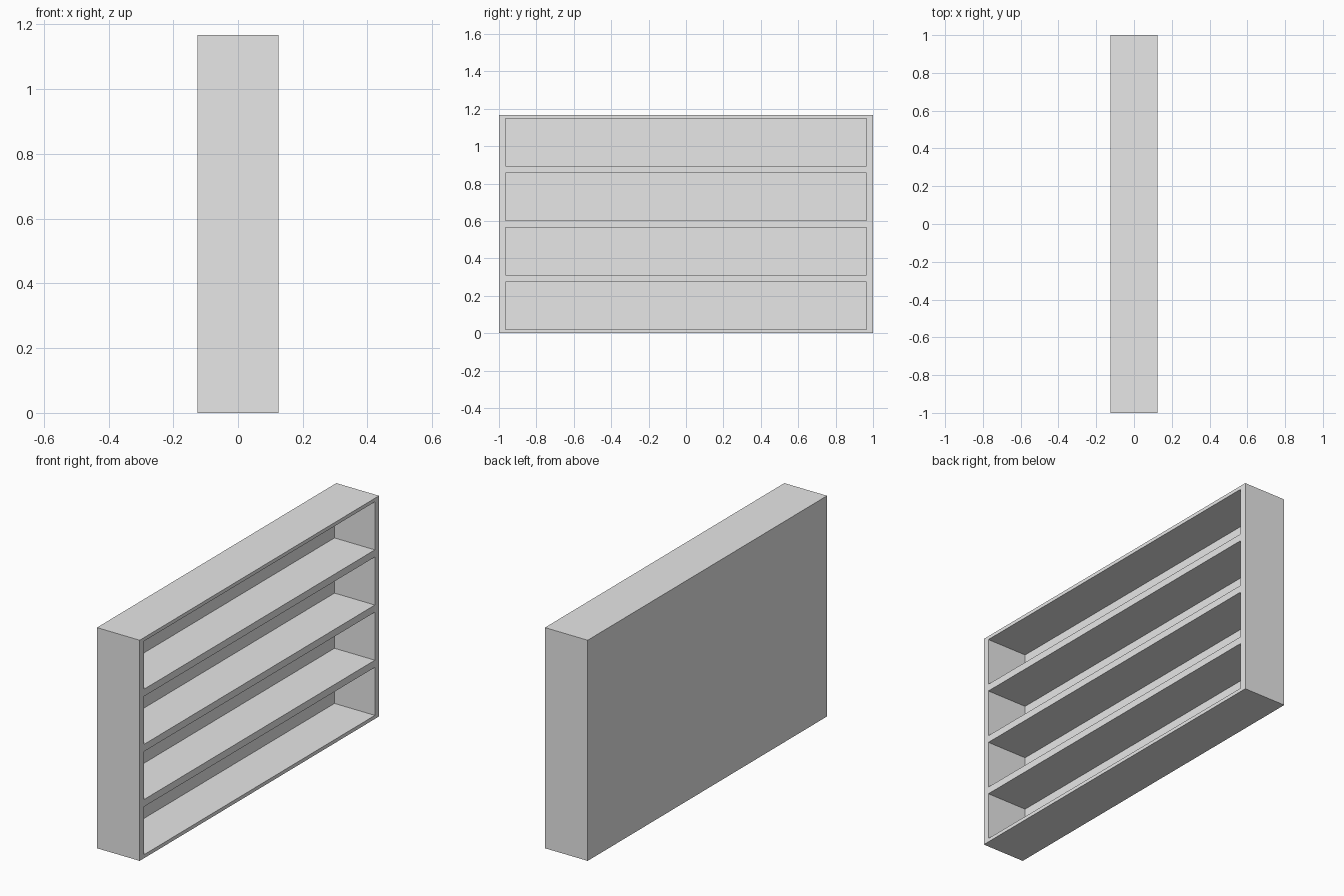
import bpy

cube = bpy.data.objects.get("Cube")
if cube:
    bpy.data.objects.remove(cube, do_unlink=True)

# Overall size and board thicknesses
DEPTH, WIDTH, HEIGHT = 0.25, 2.0, 1.167
ROWS = 4
PITCH = HEIGHT / ROWS
SHELF, SIDE, BACK = 0.038, 0.035, 0.014

grey = bpy.data.materials.new("light grey")
grey.use_nodes = True
colour = (0.8, 0.8, 0.8, 1)
grey.diffuse_color = colour
grey.node_tree.nodes["Principled BSDF"].inputs["Base Color"].default_value = colour


def box(name, size, centre):
    bpy.ops.mesh.primitive_cube_add(size=1, location=centre)
    ob = bpy.context.object
    ob.name = name
    ob.scale = size
    bpy.ops.object.transform_apply(location=False, rotation=False, scale=True)
    ob.data.materials.append(grey)
    return ob


# Solid case
case = box("shelf_case", (DEPTH, WIDTH, HEIGHT), (0, 0, HEIGHT / 2))

# Compartments cut in from the open side, leaving the thin back panel
for row in range(ROWS):
    cutter = box(f"compartment_cutter_{row + 1}",
                 (DEPTH, WIDTH - 2 * SIDE, PITCH - SHELF),
                 (BACK, 0, PITCH * (row + 0.5)))
    cutter.hide_render = True
    cutter.hide_set(True)
    cut = case.modifiers.new(f"compartment_{row + 1}", 'BOOLEAN')
    cut.operation = 'DIFFERENCE'
    cut.solver = 'EXACT'
    cut.object = cutter
